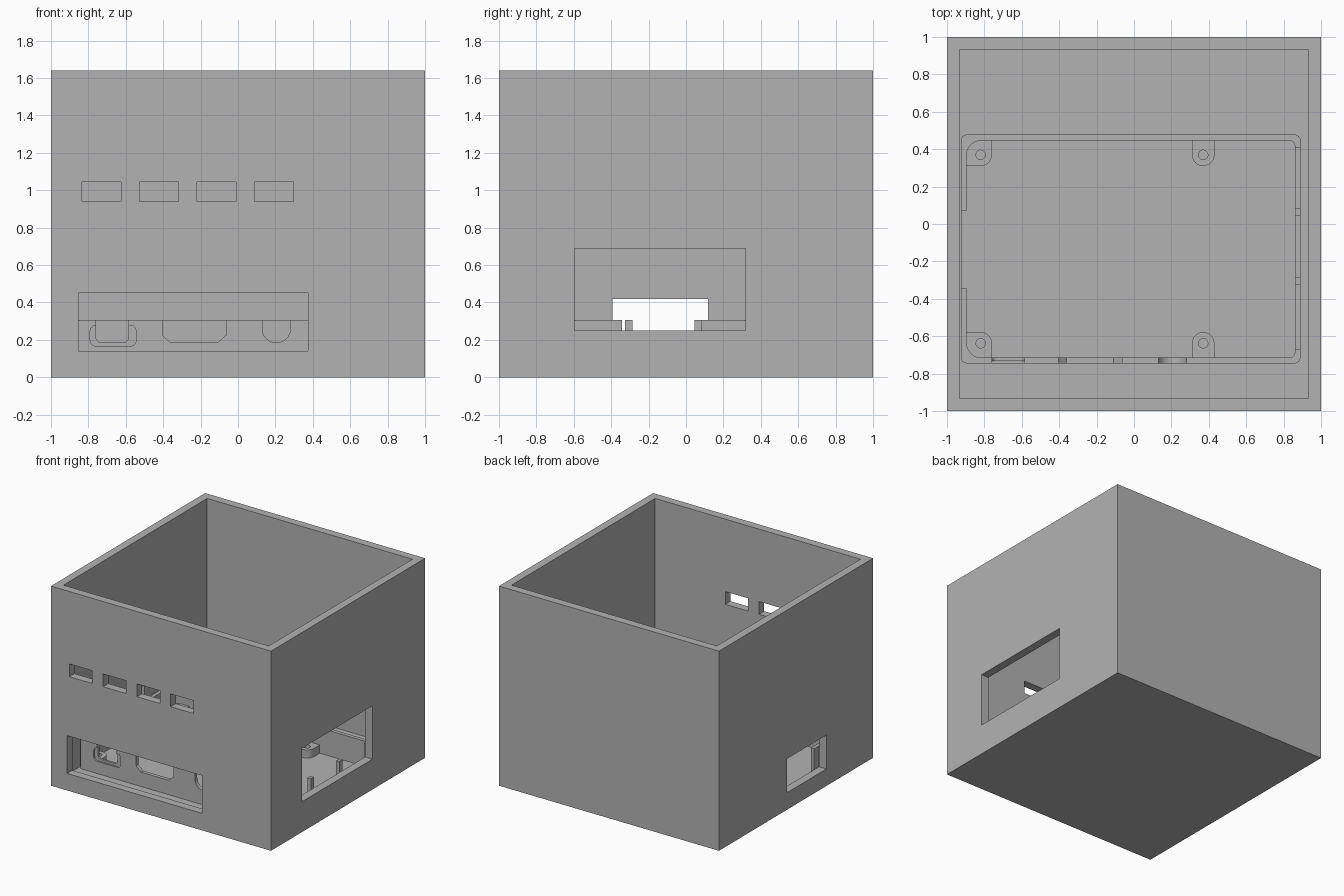
import bpy
import bmesh
from math import cos, sin, pi

cube = bpy.data.objects.get("Cube")
if cube:
    bpy.data.objects.remove(cube, do_unlink=True)

mat = bpy.data.materials.new("plain_grey")
mat.use_nodes = True
GREY = (0.45, 0.45, 0.45, 1)
mat.diffuse_color = GREY
mat.node_tree.nodes["Principled BSDF"].inputs["Base Color"].default_value = GREY

WALL = 0.067
HEIGHT = 1.64
RIM = 0.305            # top of the tray
TRAY_FLOOR = 0.097
PAD_TOP = 0.165        # top of the board supports


def rounded(a0, a1, b0, b1, radii=(0, 0, 0, 0), steps=6):
    """Rectangle outline; radii run from low-low corner anticlockwise."""
    pts = []
    corners = [(a0, b0, 1, 1), (a1, b0, -1, 1), (a1, b1, -1, -1), (a0, b1, 1, -1)]
    for i, (a, b, sa, sb) in enumerate(corners):
        r = radii[i]
        if r == 0:
            pts.append((a, b))
            continue
        for k in range(steps + 1):
            t = pi + i * pi / 2 + k * pi / 2 / steps
            pts.append((a + sa * r + r * cos(t), b + sb * r + r * sin(t)))
    return pts


def circle(a, b, r, n=24):
    return [(a + r * cos(2 * pi * k / n), b + r * sin(2 * pi * k / n)) for k in range(n)]


def prism(name, outline, axis, lo, hi):
    """Extrude an outline along an axis."""
    place = {"x": lambda a, b, c: (c, a, b),
             "y": lambda a, b, c: (a, c, b),
             "z": lambda a, b, c: (a, b, c)}[axis]
    bm = bmesh.new()
    ends = [[bm.verts.new(place(a, b, c)) for a, b in outline] for c in (lo, hi)]
    n = len(outline)
    bm.faces.new(ends[0])
    bm.faces.new(ends[1])
    for i in range(n):
        j = (i + 1) % n
        bm.faces.new((ends[0][i], ends[0][j], ends[1][j], ends[1][i]))
    bmesh.ops.recalc_face_normals(bm, faces=bm.faces[:])
    mesh = bpy.data.meshes.new(name)
    bm.to_mesh(mesh)
    bm.free()
    mesh.materials.append(mat)
    obj = bpy.data.objects.new(name, mesh)
    bpy.context.scene.collection.objects.link(obj)
    return obj


def carve(obj, cutters):
    """Subtract every cutter, bake the result and drop the cutters."""
    for c in cutters:
        c.hide_render = True
        mod = obj.modifiers.new("cut", "BOOLEAN")
        mod.operation = "DIFFERENCE"
        mod.solver = "EXACT"
        mod.object = c
    deps = bpy.context.evaluated_depsgraph_get()
    deps.update()
    mesh = bpy.data.meshes.new_from_object(obj.evaluated_get(deps))
    obj.modifiers.clear()
    obj.data = mesh
    for c in cutters:
        bpy.data.objects.remove(c, do_unlink=True)


# Open outer box with its wall openings
box = prism("outer_box", rounded(-1, 1, -1, 1), "z", 0, HEIGHT)
inner = 1 - WALL
cuts = [prism("cavity", rounded(-inner, inner, -inner, inner), "z", WALL, 2),
        prism("front_window", rounded(-0.853, 0.375, 0.14, 0.45), "y", -1.1, -0.9),
        prism("side_window", rounded(-0.595, 0.317, 0.25, 0.688), "x", 0.9, 1.1),
        prism("card_window", rounded(-0.393, 0.117, 0.14, 0.418), "x", -1.1, -0.9)]
for i in range(4):
    x = -0.833 + 0.307 * i
    cuts.append(prism("slot", rounded(x, x + 0.208, 0.94, 1.045), "y", -1.1, -0.9))
carve(box, cuts)

# Shallow board tray with port notches
tray = prism("board_tray", rounded(-0.925, 0.89, -0.745, 0.478, (0.03,) * 4),
             "z", WALL - 0.005, RIM)
front = (-0.8, -0.7)
hdmi = [(-0.405, 0.4), (-0.405, 0.225), (-0.36, 0.185),
        (-0.11, 0.185), (-0.065, 0.225), (-0.065, 0.4)]
cuts = [prism("tray_cavity", rounded(-0.895, 0.86, -0.715, 0.447, (0.08, 0.03, 0.03, 0.08)),
              "z", TRAY_FLOOR, 0.5),
        prism("power_recess", rounded(-0.79, -0.545, 0.167, 0.277, (0.03,) * 4),
              "y", -0.8, -0.732),
        prism("power_port", rounded(-0.76, -0.585, 0.185, 0.4, (0.03, 0.03, 0, 0)), "y", *front),
        prism("video_port", hdmi, "y", *front),
        prism("audio_port", rounded(0.13, 0.28, 0.185, 0.4, (0.074, 0.074, 0, 0)), "y", *front),
        prism("card_notch", rounded(-0.343, 0.07, TRAY_FLOOR + 0.001, 0.4), "x", -1, -0.88)]
for y0, y1 in ((-0.67, -0.325), (-0.285, 0.045), (0.085, 0.41)):
    cuts.append(prism("side_notch", rounded(y0, y1, 0.185, 0.4), "x", 0.85, 0.95))
carve(tray, cuts)

# Board supports, each with a screw hole
for side, hy, wall in (("back", 0.37, 0.455), ("front", -0.638, -0.722)):
    back = side == "back"
    for end, hx in (("right", -0.82), ("left", 0.37)):
        r = 0.06
        x0 = -0.9 if end == "right" else hx - r
        near = hy - r if back else hy + r
        low_r = r * 0.98
        a = 0 if end == "right" else low_r
        radii = (a, low_r, 0, 0) if back else (0, 0, low_r, a)
        if end == "right":      # follow the tray's rounded corner
            radii = (0, low_r, 0, 0.03) if back else (0.03, 0, low_r, 0)
        outline = rounded(x0, hx + r, min(near, wall), max(near, wall), radii)
        pad = prism(side + "_" + end + "_support", outline, "z", TRAY_FLOOR - 0.005, PAD_TOP)
        carve(pad, [prism("screw_hole", circle(hx, hy, 0.025), "z", TRAY_FLOOR, 0.3)])
